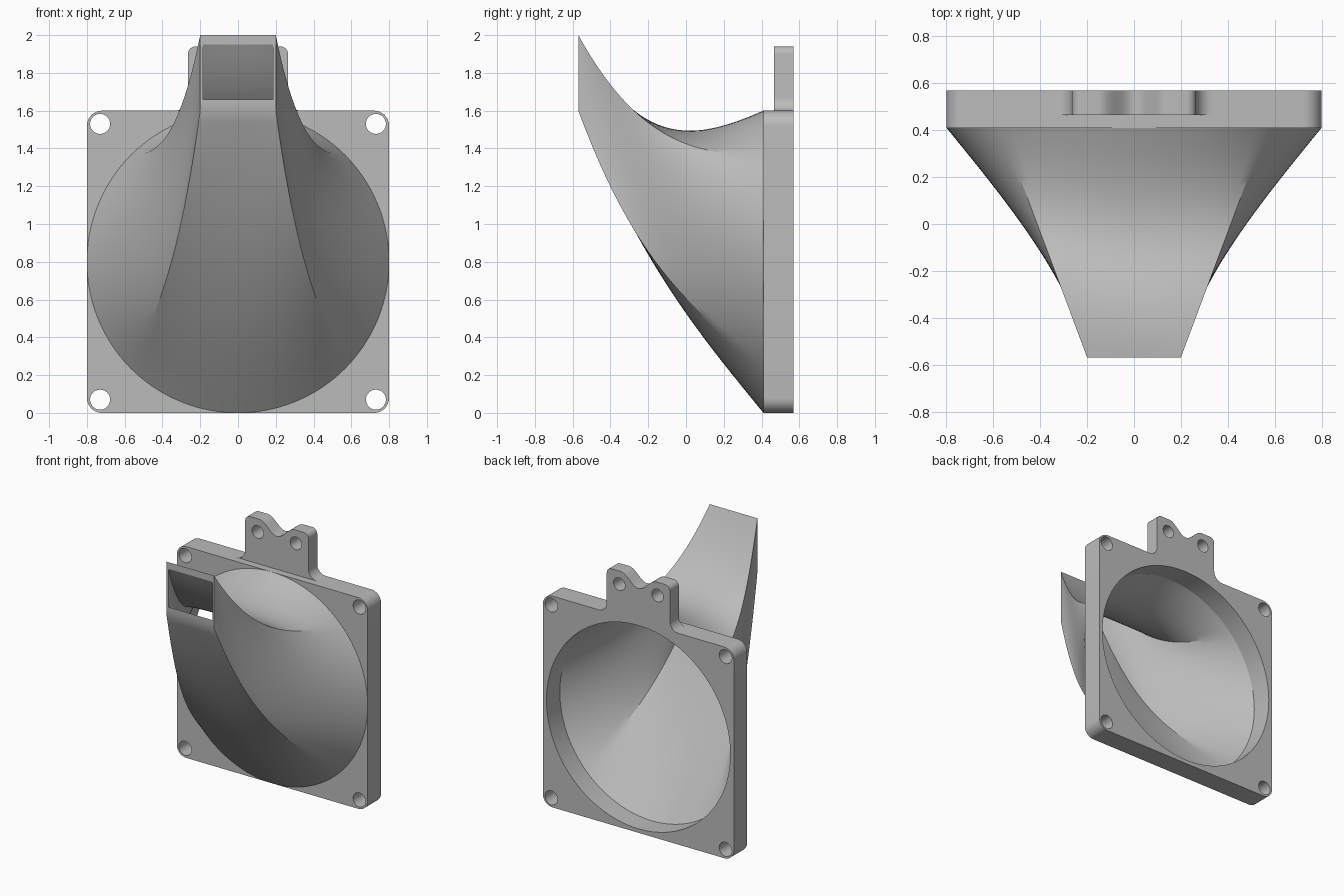
import bpy, bmesh
from math import sin, cos, pi, radians
from mathutils import Matrix

cube = bpy.data.objects.get("Cube")
if cube:
    bpy.data.objects.remove(cube)

grey = bpy.data.materials.new("plain grey")
grey.use_nodes = True
COLOUR = (0.5, 0.5, 0.5, 1)
grey.diffuse_color = COLOUR
grey.node_tree.nodes["Principled BSDF"].inputs["Base Color"].default_value = COLOUR

FRONT, SEAT, BACK = -0.57, 0.41, 0.57
RADIUS, MID = 0.8, 0.8


def finish(ob, angle=30):
    ob.data.materials.clear()
    ob.data.materials.append(grey)
    bpy.ops.object.select_all(action='DESELECT')
    ob.select_set(True)
    bpy.context.view_layer.objects.active = ob
    bpy.ops.object.shade_smooth_by_angle(angle=radians(angle))


def arc(cx, cz, r, start, end, n=10):
    return [(cx + r * cos(radians(start + (end - start) * i / n)),
             cz + r * sin(radians(start + (end - start) * i / n))) for i in range(n + 1)]


def circle(cx, cz, r, n=32):
    return arc(cx, cz, r, 0, 360, n)[:-1]


def mirrored(half):
    return half + [(-x, z) for x, z in reversed(half) if x > 1e-6]


def slab(name, loops, y0, y1):
    """Flat outline with holes, extruded between two depths."""
    cu = bpy.data.curves.new(name, 'CURVE')
    cu.dimensions, cu.fill_mode, cu.extrude = '2D', 'BOTH', (y1 - y0) / 2
    for loop in loops:
        sp = cu.splines.new('POLY')
        sp.points.add(len(loop) - 1)
        sp.use_cyclic_u = True
        for p, (x, z) in zip(sp.points, loop):
            p.co = (x, z, 0, 1)
    ob = bpy.data.objects.new(name, cu)
    bpy.context.collection.objects.link(ob)
    bpy.ops.object.select_all(action='DESELECT')
    ob.select_set(True)
    bpy.context.view_layer.objects.active = ob
    bpy.ops.object.convert(target='MESH')
    ob = bpy.context.view_layer.objects.active
    ob.data.transform(Matrix.Translation((0, (y0 + y1) / 2, 0)) @ Matrix.Rotation(pi / 2, 4, 'X'))
    bm = bmesh.new()
    bm.from_mesh(ob.data)
    bmesh.ops.remove_doubles(bm, verts=bm.verts, dist=1e-5)
    bmesh.ops.recalc_face_normals(bm, faces=bm.faces)
    bm.to_mesh(ob.data)
    bm.free()
    finish(ob)


# Square mounting plate with the large round opening and corner holes
outline = mirrored(arc(0.72, 0.08, 0.08, -90, 0) + arc(0.72, 1.52, 0.08, 0, 90))
holes = [circle(x, z, 0.053) for x in (-0.73, 0.73) for z in (0.07, 1.53)]
slab("mounting_plate", [outline, circle(0, MID, 0.77, 128)] + holes, SEAT, BACK)

# Upper bracket with filleted foot, scalloped top and two holes
foot = arc(0.335, 1.67, 0.07, 270, 180)
shoulder = arc(0.225, 1.9, 0.04, 0, 90)
dip = [(x, 1.94 - 0.045 * (1 + cos(pi * x / 0.15)))
       for x in [0.15 * (1 - i / 14) for i in range(15)]]
bracket = mirrored([(0.335, 1.59)] + foot + shoulder + dip)
slab("upper_bracket", [bracket] + [circle(x, 1.84, 0.048) for x in (-0.16, 0.16)], 0.465, BACK)


# Duct lofted from a circle to a rectangle, as an outer and an inner skin
def cubic(a, b, c, d, t):
    return a + t * (b + t * (c + t * d))


def ring(t, inner):
    def wall(at_seat, at_mouth):
        return inner * (at_seat + (at_mouth - at_seat) * t)
    top = cubic(1.6, -0.42, 0.1, 0.72, t) - wall(0.03, 0.05)
    bottom = cubic(0, 1.2, -0.04, 0.44, t) + wall(0.03, 0.06)
    side = cubic(0.8, -0.8, 0, 0.2, t) - wall(0.03, 0.015)
    edge = cubic(0.566, -0.366, 0, 0, t) - wall(0.021, 0.015)
    high = cubic(1.366, 0, 0.12, 0.514, t) - wall(0.021, 0.05)
    low = cubic(0.234, 0.9, -0.365, 0.831, t) + wall(0.021, 0.06)
    y = SEAT + (FRONT - SEAT) * t
    n, pts = 24, []
    for sector in range(4):
        for i in range(n):
            a = radians(-45 + 90 * i / n)
            along = sin(a) / sin(pi / 4)
            bulge = (cos(a) - cos(pi / 4)) / (1 - cos(pi / 4))
            across = (high + low) / 2 + along * (high - low) / 2
            out = edge + (side - edge) * bulge
            pts.append([(out, y, across),
                        (-along * edge, y, high + (top - high) * bulge),
                        (-out, y, high + low - across),
                        (along * edge, y, low + (bottom - low) * bulge)][sector])
    return pts


STEPS = 40
bm = bmesh.new()
loops = [ring(i / STEPS, 0) for i in range(STEPS + 1)]
loops += [ring(i / STEPS, 1) for i in range(STEPS, -1, -1)]
rows = [[bm.verts.new(p) for p in loop] for loop in loops]
for a, b in zip(rows, rows[1:] + rows[:1]):
    for i in range(len(a)):
        j = (i + 1) % len(a)
        bm.faces.new((a[i], a[j], b[j], b[i]))
bmesh.ops.recalc_face_normals(bm, faces=bm.faces)
mesh = bpy.data.meshes.new("air_duct")
bm.to_mesh(mesh)
bm.free()
duct = bpy.data.objects.new("air_duct", mesh)
bpy.context.collection.objects.link(duct)
finish(duct, 25)
